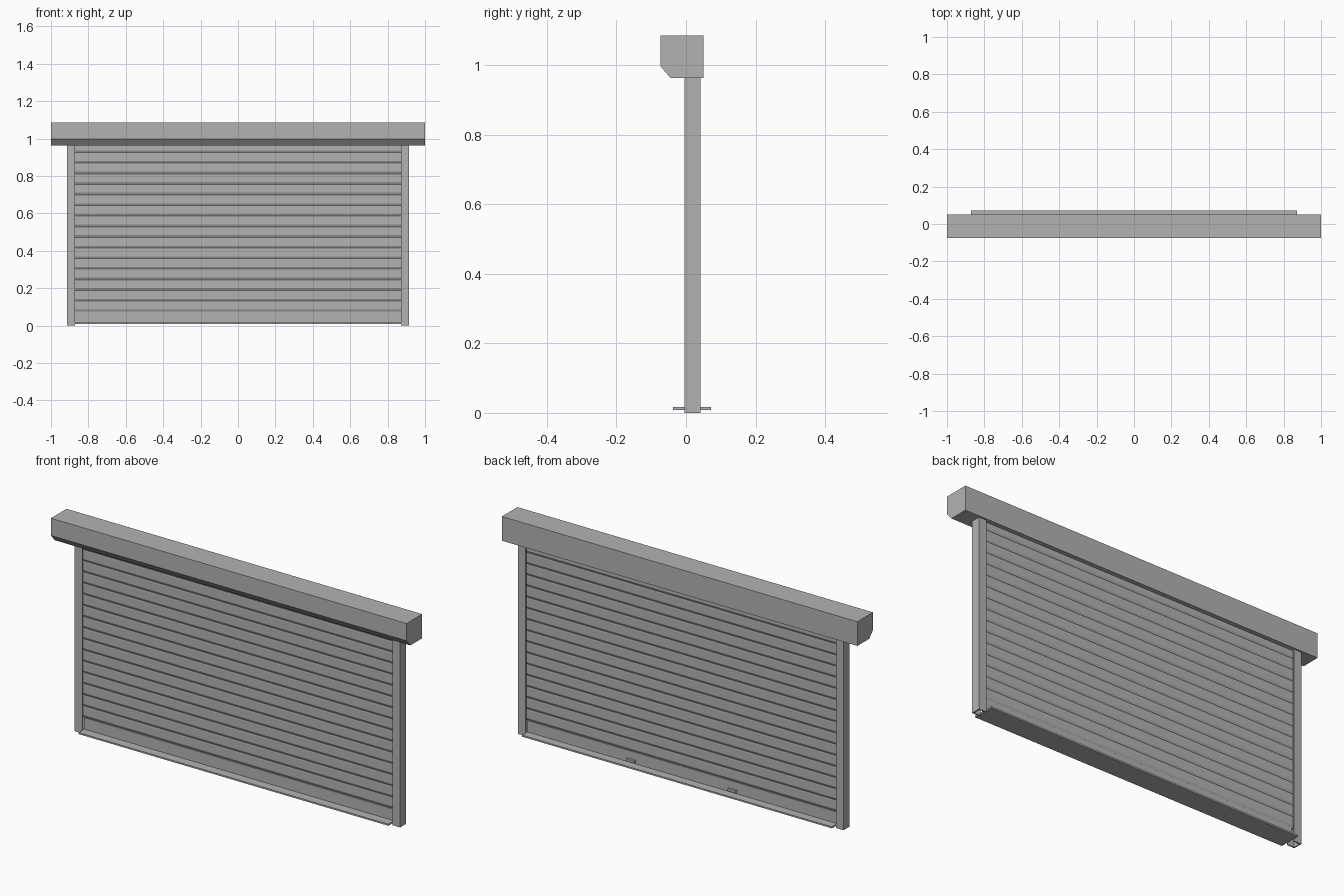
import bpy
import bmesh

cube = bpy.data.objects.get("Cube")
if cube:
    bpy.data.objects.remove(cube, do_unlink=True)

metal = bpy.data.materials.new("grey_metal")
metal.use_nodes = True
GREY = (0.45, 0.45, 0.45, 1)
metal.diffuse_color = GREY
metal.node_tree.nodes["Principled BSDF"].inputs["Base Color"].default_value = GREY


def extrude(name, profile, axis, start, end):
    """Extrude a closed profile along x (profile in y, z) or z (profile in x, y)."""
    def place(a, b, t):
        return (t, a, b) if axis == "x" else (a, b, t)
    bm = bmesh.new()
    face = bm.faces.new([bm.verts.new(place(a, b, start)) for a, b in profile])
    grown = bmesh.ops.extrude_face_region(bm, geom=[face])["geom"]
    moved = [g for g in grown if isinstance(g, bmesh.types.BMVert)]
    bmesh.ops.translate(bm, verts=moved, vec=place(0, 0, end - start))
    bmesh.ops.recalc_face_normals(bm, faces=bm.faces)
    mesh = bpy.data.meshes.new(name)
    bm.to_mesh(mesh)
    bm.free()
    mesh.materials.append(metal)
    obj = bpy.data.objects.new(name, mesh)
    bpy.context.collection.objects.link(obj)
    return obj


def rect(a0, a1, b0, b1):
    return [(a0, b0), (a1, b0), (a1, b1), (a0, b1)]


# Roller housing with a chamfered lower front edge
extrude("housing", [(-0.074, 1.086), (0.051, 1.086), (0.051, 0.963),
                    (-0.044, 0.963), (-0.074, 0.998)], "x", -1, 1)

# Guide rails: channels open towards the curtain
for side, label in ((1, "left"), (-1, "right")):
    channel = [(0.872, -0.005), (0.915, -0.005), (0.915, 0.042), (0.872, 0.042),
               (0.872, 0.036), (0.909, 0.036), (0.909, 0.001), (0.872, 0.001)]
    extrude(label + "_guide_rail", [(side * x, y) for x, y in channel], "z", 0, 0.97)

# Curtain slats: flat faces with a tapered, recessed lower joint
PITCH = 0.0567
FRONT, BACK, INSET = 0.009, 0.029, 0.006
for i in range(16):
    z = 0.075 + i * PITCH
    top = z + PITCH
    slat = [(FRONT + INSET, z), (BACK - INSET, z), (BACK, z + 0.012),
            (BACK, top - 0.003), (BACK - 0.002, top),
            (FRONT + 0.002, top), (FRONT, top - 0.003), (FRONT, z + 0.012)]
    extrude(f"slat_{i + 1}", slat, "x", -0.9, 0.9)

# Bottom bar and its wide flange
extrude("bottom_bar", rect(FRONT, BACK, 0.012, 0.075), "x", -0.872, 0.872)
extrude("bottom_flange", rect(-0.037, 0.072, 0.009, 0.017), "x", -0.871, 0.871)

# Lock tabs at the back of the bottom bar
for side, label in ((1, "left"), (-1, "right")):
    tab = extrude(label + "_lock_tab", rect(BACK - 0.002, 0.041, 0.024, 0.036), "x", -0.022, 0.022)
    tab.location.x = side * 0.285
